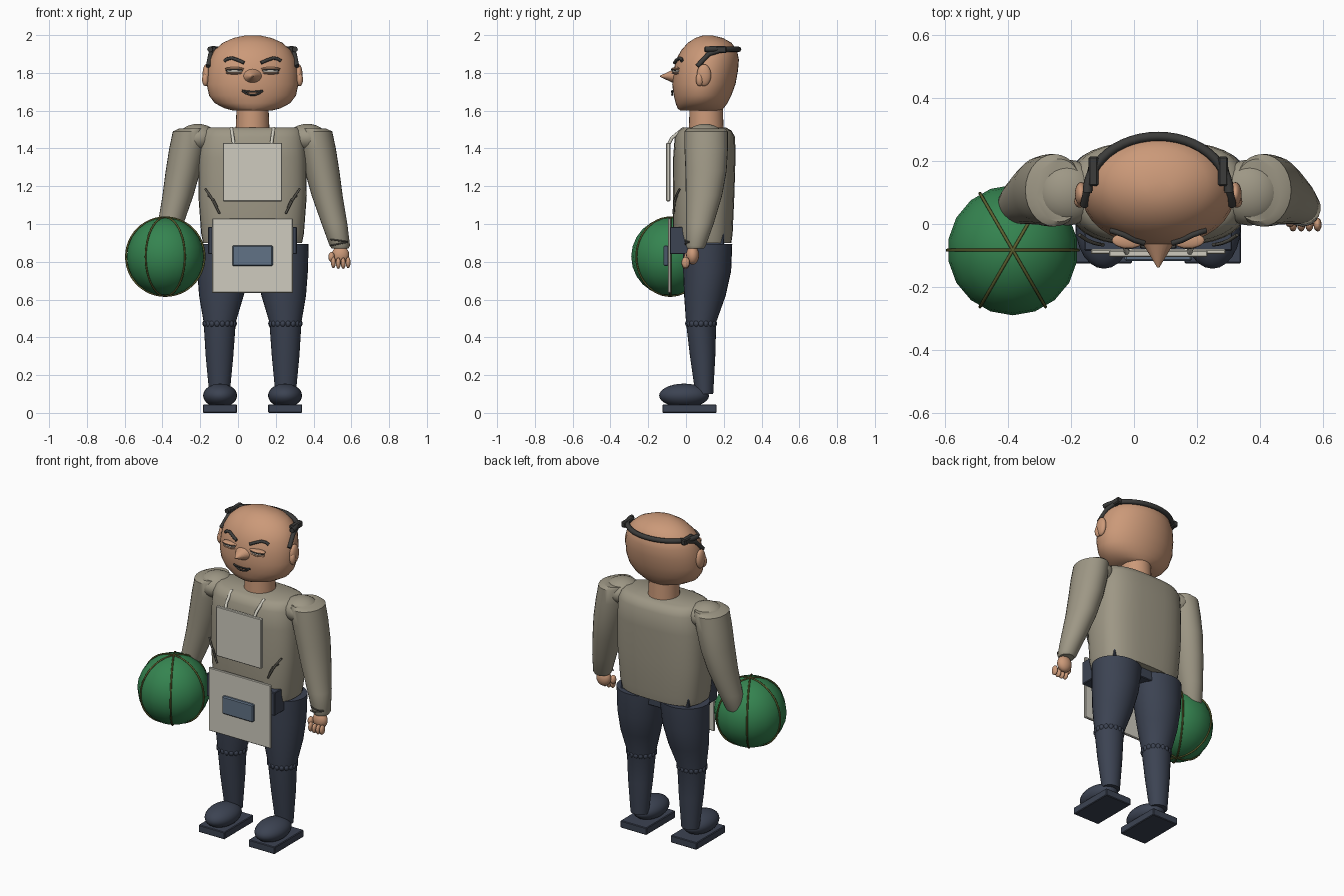
import bpy, bmesh
from math import sin, cos, pi, radians, copysign
from mathutils import Matrix, Vector

if "Cube" in bpy.data.objects:
    bpy.data.objects.remove(bpy.data.objects["Cube"], do_unlink=True)

CX = 0.077  # centre line of the figure


def material(name, rgb):
    m = bpy.data.materials.new(name)
    m.use_nodes = True
    m.diffuse_color = (*rgb, 1)
    m.node_tree.nodes["Principled BSDF"].inputs["Base Color"].default_value = (*rgb, 1)
    return m


SKIN = material("skin", (0.60, 0.32, 0.19))
SHIRT = material("shirt_grey", (0.34, 0.31, 0.235))
NAVY = material("navy", (0.045, 0.056, 0.085))
CLOTH = material("apron_cloth", (0.62, 0.60, 0.52))
POCKET = material("pocket_blue", (0.12, 0.17, 0.24))
GREEN = material("ball_green", (0.035, 0.23, 0.08))
SEAM = material("seam_olive", (0.11, 0.12, 0.03))
HAIR = material("hair_dark", (0.045, 0.045, 0.043))
WHITE = material("eye_white", (0.75, 0.70, 0.62))
CREASE = material("crease_dark", (0.09, 0.085, 0.07))


def finish(obj, mat, angle=40):
    obj.data.materials.clear()
    obj.data.materials.append(mat)
    bpy.ops.object.select_all(action="DESELECT")
    obj.select_set(True)
    bpy.context.view_layer.objects.active = obj
    bpy.ops.object.shade_smooth_by_angle(angle=radians(angle))
    return obj


def from_bmesh(name, bm, mat, angle=40):
    bmesh.ops.recalc_face_normals(bm, faces=bm.faces)
    mesh = bpy.data.meshes.new(name)
    bm.to_mesh(mesh)
    bm.free()
    obj = bpy.data.objects.new(name, mesh)
    bpy.context.collection.objects.link(obj)
    return finish(obj, mat, angle)


def loft(name, rings, mat, n=28, power=1.0):
    """Skin rings of (z, x, y, x radius, y radius); power below 1 squares them."""
    bm = bmesh.new()
    loops = []
    for z, x, y, rx, ry in rings:
        loop = []
        for i in range(n):
            c, s = cos(2 * pi * i / n), sin(2 * pi * i / n)
            loop.append(bm.verts.new((x + rx * copysign(abs(c) ** power, c),
                                      y + ry * copysign(abs(s) ** power, s), z)))
        loops.append(loop)
    for a, b in zip(loops, loops[1:]):
        for i in range(n):
            j = (i + 1) % n
            bm.faces.new((a[i], a[j], b[j], b[i]))
    bm.faces.new(loops[0])
    bm.faces.new(loops[-1])
    return from_bmesh(name, bm, mat)


def blobs(name, centres, size, mat, seg=20, rings=12, angle=60):
    bm = bmesh.new()
    for c in centres:
        bmesh.ops.create_uvsphere(bm, u_segments=seg, v_segments=rings, radius=1,
                                  matrix=Matrix.LocRotScale(Vector(c), None, Vector(size)))
    return from_bmesh(name, bm, mat, angle)


def box(name, lo, hi, mat, bevel=0.004):
    lo, hi = Vector(lo), Vector(hi)
    bm = bmesh.new()
    bmesh.ops.create_cube(bm, size=1, matrix=Matrix.LocRotScale((lo + hi) / 2, None, hi - lo))
    bmesh.ops.bevel(bm, geom=bm.edges[:], offset=bevel, segments=1, affect="EDGES")
    return from_bmesh(name, bm, mat, 30)


def tube(name, points, radius, mat, closed=False):
    curve = bpy.data.curves.new(name, "CURVE")
    curve.dimensions = "3D"
    curve.bevel_depth, curve.bevel_resolution = radius, 2
    curve.use_fill_caps = True
    spline = curve.splines.new("POLY")
    spline.points.add(len(points) - 1)
    for p, co in zip(spline.points, points):
        p.co = (*co, 1)
    spline.use_cyclic_u = closed
    obj = bpy.data.objects.new(name, curve)
    bpy.context.collection.objects.link(obj)
    bpy.ops.object.select_all(action="DESELECT")
    obj.select_set(True)
    bpy.context.view_layer.objects.active = obj
    bpy.ops.object.convert(target="MESH")
    return finish(bpy.context.object, mat, 50)


# Head: z, half width, front y, back y
HEAD = [(1.6, .10, -.03, .185), (1.613, .15, -.045, .20), (1.64, .20, -.055, .22),
        (1.68, .23, -.065, .24), (1.74, .243, -.073, .262), (1.81, .24, -.066, .275),
        (1.87, .228, -.053, .28), (1.92, .203, -.025, .27), (1.96, .157, .01, .24),
        (1.985, .10, .05, .195), (1.998, .04, .09, .14)]
loft("head", [(z, CX, (f + b) / 2, w, (b - f) / 2) for z, w, f, b in HEAD], SKIN, 36)


def on_face(dx, z, lift=0.0):
    """Point on the front of the head, dx from the centre line."""
    for lo, hi in zip(HEAD, HEAD[1:]):
        if lo[0] <= z <= hi[0]:
            t = (z - lo[0]) / (hi[0] - lo[0])
            w, f, b = (p + (q - p) * t for p, q in zip(lo[1:], hi[1:]))
            return (CX + dx, (f + b) / 2 - (b - f) / 2 * (1 - (dx / w) ** 2) ** .5 - lift, z)


# Nose and mouth
bm = bmesh.new()
bmesh.ops.create_cone(bm, cap_ends=True, segments=20, radius1=1, radius2=.06, depth=1,
                      matrix=Matrix.Translation((CX, -.093, 1.782))
                      @ Matrix.Diagonal((.058, .09, .045, 1)) @ Matrix.Rotation(pi / 2, 4, "X"))
from_bmesh("nose", bm, SKIN, 50)
for name, dip in (("upper_lip", .006), ("lower_lip", .024)):
    tube(name, [on_face(.056 * t, 1.706 - dip * (1 - t * t), .008)
                for t in (-1, -.6, -.2, .2, .6, 1)], .005, HAIR)

# Torso, neck and hips
loft("torso", [(.90, CX, .09, .262, .15), (.95, CX, .09, .272, .157), (1.15, CX, .093, .287, .163),
               (1.35, CX, .097, .285, .165), (1.46, CX, .1, .275, .16), (1.495, CX, .1, .262, .14),
               (1.512, CX, .1, .24, .11)], SHIRT, 36, .7)
loft("neck", [(1.49, CX, .107, .09, .092), (1.63, CX, .107, .084, .088)], SKIN)
box("hips", (CX - .235, -.085, .84), (CX + .235, .2, .985), NAVY)

# Parts found on both sides
for side, s in (("left", 1), ("right", -1)):
    def at(dx, y, z):
        return (CX + s * dx, y, z)

    def limb(name, rings, mat):
        return loft(side + name, [(z, CX + s * dx, y, rx, ry) for z, dx, y, rx, ry in rings], mat)

    # Face details
    blobs(side + "_ear", [at(.245, .095, 1.788)], (.02, .038, .058), SKIN)
    blobs(side + "_ear_lobe", [at(.25, .072, 1.765)], (.017, .02, .035), SKIN)
    blobs(side + "_eye", [at(.095, -.052, 1.81)], (.046, .024, .011), WHITE)
    blobs(side + "_upper_eyelid", [at(.095, -.052, 1.822)], (.052, .025, .009), SKIN)
    blobs(side + "_lower_eyelid", [at(.095, -.052, 1.799)], (.046, .024, .007), SKIN)
    tube(side + "_lash_line", [(CX + s * (.095 + .046 * t), -.078 + .022 * t * t, 1.818 - .006 * t * t)
                               for t in (-1, -.5, 0, .5, 1)], .003, HAIR)
    tube(side + "_eyebrow", [on_face(s * dx, z, .007) for dx, z in
                             ((.045, 1.853), (.075, 1.867), (.11, 1.879), (.135, 1.874), (.15, 1.863))],
         .009, HAIR)
    # Hair above the ear
    tube(side + "_sideburn", [at(.205, .2, 1.925), at(.222, .12, 1.90), at(.235, .06, 1.835)], .013, HAIR)
    box(side + "_temple_hair", at(.19, .12, 1.905), at(.222, .215, 1.942), HAIR, .006)

    # Arm and hand
    blobs(side + "_shoulder", [at(.29, .1, 1.455)], (.105, .105, .075), SHIRT, 24, 14)
    limb("_sleeve", [(1.505, .315, .107, .075, .1), (1.49, .33, .107, .092, .115),
                     (1.40, .345, .107, .096, .115), (1.28, .368, .106, .092, .109),
                     (1.15, .395, .095, .082, .096), (1.0, .434, .073, .068, .073),
                     (.885, .462, .052, .054, .053), (.87, .464, .051, .044, .044)], SHIRT)
    for z, tilt in ((.895, .012), (.912, -.008)):
        tube(side + "_cuff_crease", [at(.458 + .057 * sin(a), .053 - .058 * cos(a), z + tilt * sin(a))
                                     for a in (-.9, -.45, 0, .45, .9)], .004, CREASE)
    blobs(side + "_palm", [at(.466, .035, .835)], (.046, .034, .05), SKIN)
    blobs(side + "_fingers", [at(.428 + .026 * i, -.002, .79 + .004 * abs(i - 1.5)) for i in range(4)],
          (.013, .022, .03), SKIN, 12, 8)
    blobs(side + "_thumb", [at(.418, .01, .825)], (.017, .02, .027), SKIN, 12, 8)

    # Leg and shoe
    limb("_trouser_leg", [(.10, .175, .097, .054, .047), (.30, .175, .088, .073, .067),
                          (.48, .174, .08, .085, .08), (.62, .165, .1, .118, .11),
                          (.75, .155, .112, .138, .127), (.895, .148, .115, .149, .13)], NAVY)
    blobs(side + "_knee_ruffle", [at(.174 + .076 * cos(a * pi / 9), .08 + .07 * sin(a * pi / 9), .473)
                                  for a in range(18)], (.016, .016, .019), NAVY, 10, 8)
    blobs(side + "_shoe", [at(.172, -.01, .092)], (.09, .132, .063), NAVY, 24, 14)
    box(side + "_sole", at(.083, -.125, 0), at(.263, .162, .045), NAVY)

    # Shirt creases and apron strap
    tube(side + "_shirt_crease", [at(.25, -.035, 1.185), at(.225, -.052, 1.15), at(.205, -.06, 1.115),
                                  at(.19, -.064, 1.085), at(.175, -.066, 1.055)], .006, CREASE)
    tube(side + "_shirt_fold", [at(.235, -.046, 1.15), at(.205, -.06, 1.128), at(.185, -.065, 1.085)],
         .005, CREASE)
    tube(side + "_apron_strap", [at(.1, -.09, 1.425), at(.104, -.075, 1.455), at(.112, -.01, 1.508)],
         .009, CLOTH)

# Hair band round the back of the head
tube("hair_band", [(CX + .225 * cos(a * pi / 24), .1 + .178 * sin(a * pi / 24), 1.925)
                   for a in range(25)], .015, HAIR)

# Apron
box("apron_bib", (CX - .157, -.105, 1.12), (CX + .157, -.083, 1.43), CLOTH)
box("apron_skirt", (CX - .214, -.096, .635), (CX + .214, -.08, 1.03), CLOTH)
box("apron_pocket", (CX - .107, -.118, .777), (CX + .107, -.094, .887), POCKET, .006)

# Ball with three seams crossing at the poles
BALL, R = Vector((-.385, -.083, .827)), .207
blobs("ball", [BALL], (R, R, R), GREEN, 18, 12)
for k in range(3):
    a = k * pi / 3
    tube("ball_seam", [BALL + (R + .001) * Vector((cos(a) * cos(t * pi / 24), sin(a) * cos(t * pi / 24),
                                                   sin(t * pi / 24))) for t in range(48)],
         .005, SEAM, True)
